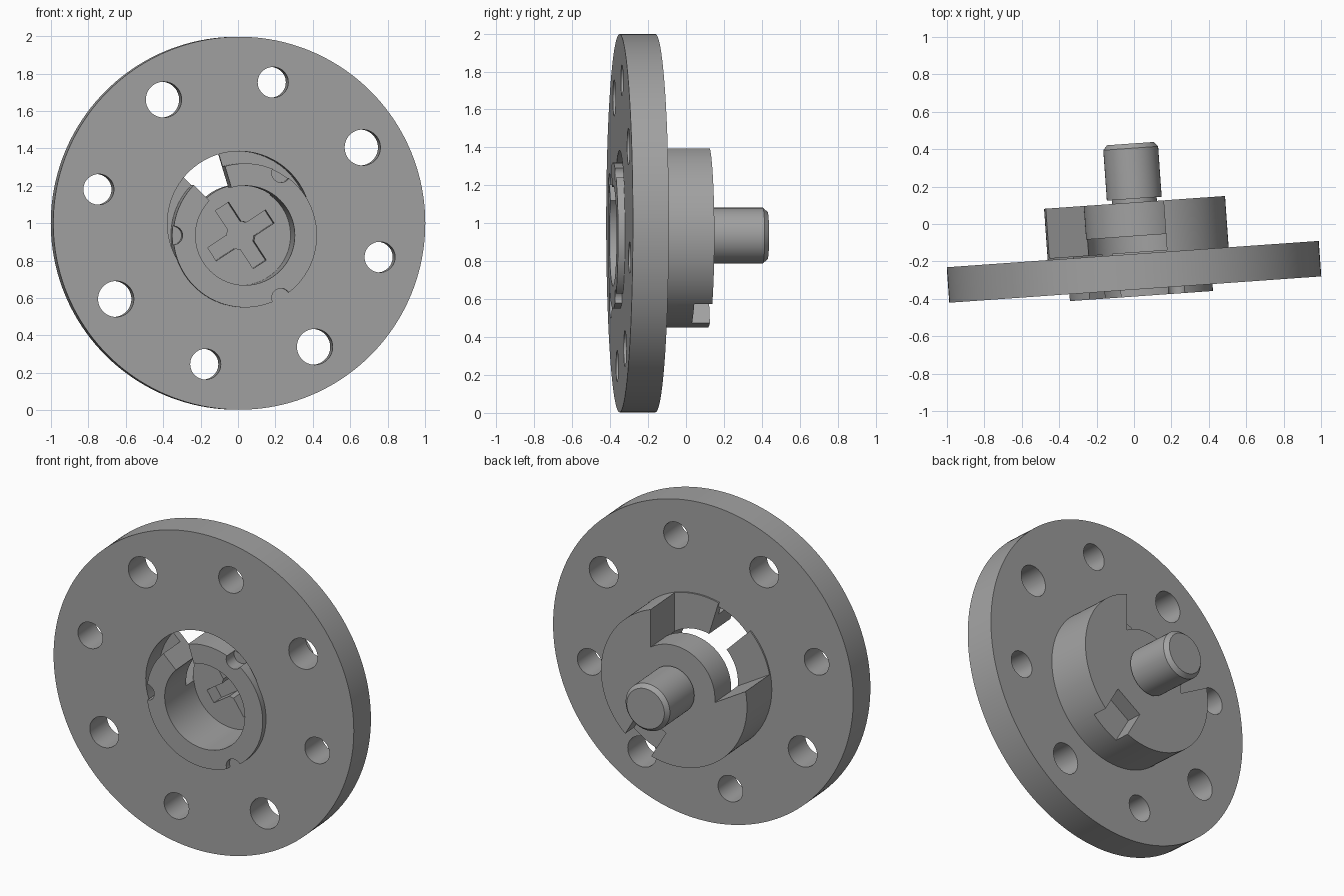
import bpy, bmesh
from math import sin, cos, tan, pi, radians
from mathutils import Matrix

if "Cube" in bpy.data.objects:
    bpy.data.objects.remove(bpy.data.objects["Cube"], do_unlink=True)

TILT = Matrix.Rotation(radians(4.05), 4, 'Z')
DISC = (-0.018, 1.0)      # disc axis in x, z
HUB = (0.011, 0.935)      # hub axis, offset from the disc

metal = bpy.data.materials.new("grey_metal")
metal.use_nodes = True
GREY = (0.36, 0.36, 0.36, 1)
metal.diffuse_color = GREY
metal.node_tree.nodes["Principled BSDF"].inputs["Base Color"].default_value = GREY


def loft(name, rings):
    """Closed solid through rings given as (y, [(x, z), ...])."""
    bm = bmesh.new()
    loops = [[bm.verts.new((x, y, z)) for x, z in pts] for y, pts in rings]
    n = len(loops[0])
    for a, b in zip(loops, loops[1:]):
        for i in range(n):
            bm.faces.new((a[i], a[(i + 1) % n], b[(i + 1) % n], b[i]))
    bm.faces.new(loops[0])
    bm.faces.new(loops[-1])
    bmesh.ops.recalc_face_normals(bm, faces=bm.faces)
    mesh = bpy.data.meshes.new(name)
    bm.to_mesh(mesh)
    bm.free()
    mesh.materials.append(metal)
    ob = bpy.data.objects.new(name, mesh)
    bpy.context.collection.objects.link(ob)
    return ob


def circle(c, r, n=96):
    return [(c[0] + r * cos(2 * pi * i / n), c[1] + r * sin(2 * pi * i / n)) for i in range(n)]


def cylinder(name, c, r, y0, y1, n=96):
    return loft(name, [(y0, circle(c, r, n)), (y1, circle(c, r, n))])


def polar(c, r, deg):
    return (c[0] + r * cos(radians(deg)), c[1] + r * sin(radians(deg)))


def radial_prism(name, deg, near, w_near, far, w_far, y0, y1):
    """Trapezoid block pointing out from the hub axis; widths are half widths."""
    c, s = cos(radians(deg)), sin(radians(deg))
    pts = [(HUB[0] + u * c - v * s, HUB[1] + u * s + v * c)
           for u, v in ((near, -w_near), (far, -w_far), (far, w_far), (near, w_near))]
    return loft(name, [(y0, pts), (y1, pts)])


def combine(ob, others, op='DIFFERENCE'):
    """Apply booleans one by one and delete the helper objects."""
    for other in others:
        mod = ob.modifiers.new("bool", 'BOOLEAN')
        mod.operation, mod.solver, mod.object = op, 'EXACT', other
        other.hide_render = True
        dg = bpy.context.evaluated_depsgraph_get()
        dg.update()
        mesh = bpy.data.meshes.new_from_object(ob.evaluated_get(dg))
        ob.modifiers.clear()
        ob.data = mesh
        bpy.data.objects.remove(other, do_unlink=True)


# Disc with a central opening and eight alternating bolt holes
disc = cylinder("flange_disc", DISC, 0.997, -0.35, -0.16, 160)
cuts = [cylinder("cut", DISC, 0.385, -0.6, 0.2)]
for k in range(4):
    cuts.append(cylinder("cut", polar(DISC, 0.775, 31.5 + 90 * k), 0.096, -0.6, 0.2, 48))
    cuts.append(cylinder("cut", polar(DISC, 0.775, 76.5 + 90 * k), 0.082, -0.6, 0.2, 48))
combine(disc, cuts)

# Hub: wide rear body joined to a narrower front collar
hub = cylinder("hub", HUB, 0.485, -0.2, 0.115, 128)
combine(hub, [cylinder("collar", HUB, 0.385, -0.387, 0.0)], 'UNION')

# Wide wedge opening in the rear body that leaves the round core standing
FLOOR = -0.065
wedge = radial_prism("wedge", 120, 0.1, 0.41 * tan(pi / 6), 0.7, 1.01 * tan(pi / 6), -0.15, 0.3)
combine(wedge, [cylinder("core", HUB, 0.272, FLOOR, 0.5)])
cuts = [wedge,
        cylinder("bore", HUB, 0.266, -0.6, FLOOR),
        radial_prism("front_gap", 121, 0.2, 0.054, 0.6, 0.155, -0.6, -0.1),
        radial_prism("rear_slot", -60, 0.28, 0.1, 0.7, 0.1, 0.02, 0.3)]
# Three small round notches in the collar rim
for deg in (60, 180, 300):
    cuts.append(cylinder("notch", polar(HUB, 0.385, deg), 0.05, -0.6, -0.3, 32))
# Cross-shaped drive recess in the bore floor
for deg in (33, 123):
    cuts.append(radial_prism("cross", deg, -0.185, 0.042, 0.185, 0.042, -0.2, 0.02))
cuts.append(cylinder("cross_centre", HUB, 0.075, -0.2, 0.02, 32))
combine(hub, cuts)

# Rear pin with a relief groove and chamfered end
profile = [(0.08, 0.12), (0.135, 0.12), (0.135, 0.147), (0.405, 0.147), (0.43, 0.125)]
pin = loft("rear_pin", [(y, circle(HUB, r, 64)) for y, r in profile])

# Tilt everything slightly and keep edges crisp
for ob in (disc, hub, pin):
    ob.data.transform(TILT)
    bpy.ops.object.select_all(action='DESELECT')
    ob.select_set(True)
    bpy.context.view_layer.objects.active = ob
    bpy.ops.object.shade_smooth_by_angle(angle=radians(30))
